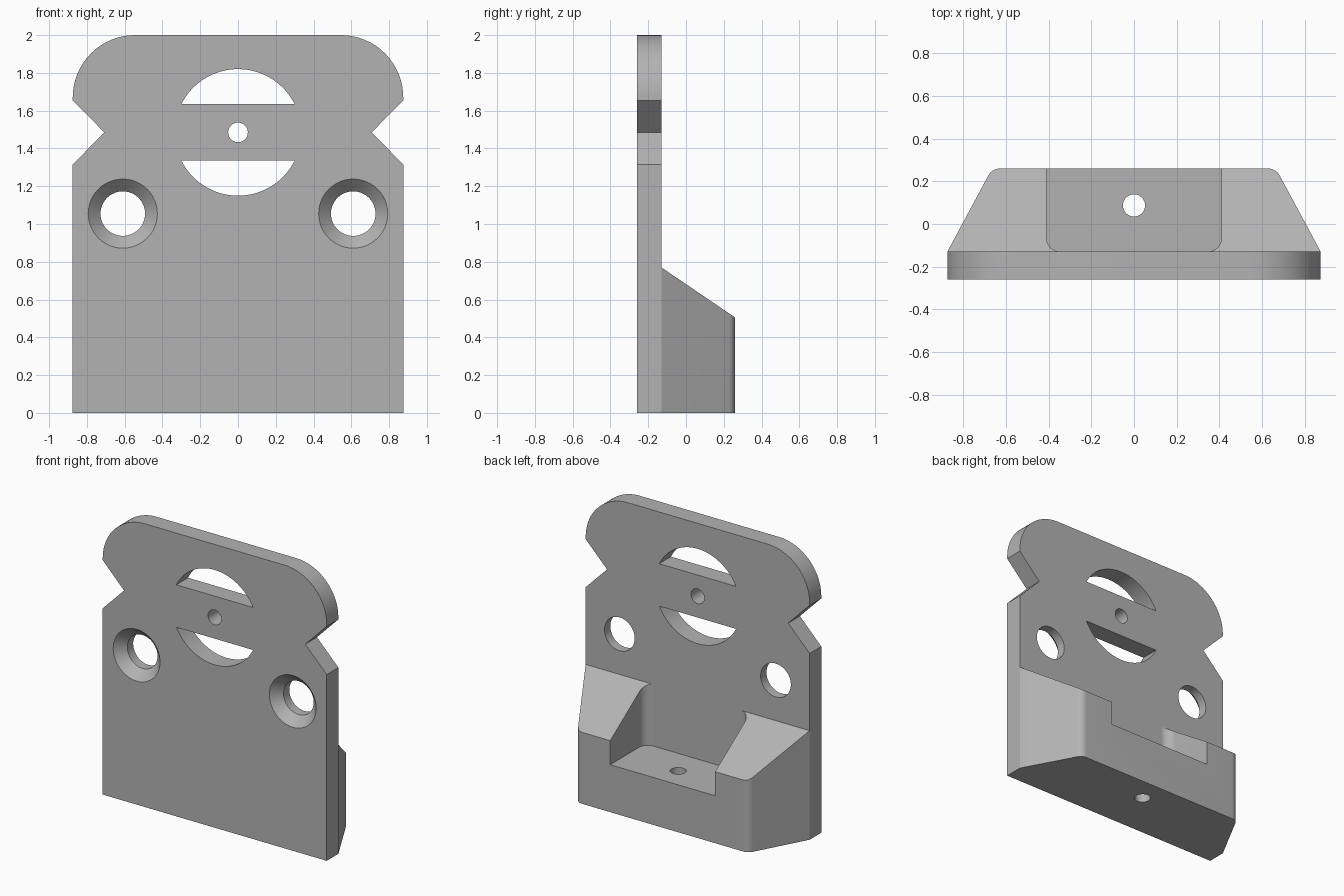
import bpy, bmesh
from math import sin, cos, pi, radians, asin
from mathutils import Vector

cube = bpy.data.objects.get("Cube")
if cube:
    bpy.data.objects.remove(cube)

GREY = (0.45, 0.45, 0.45, 1)
grey = bpy.data.materials.new("plain grey")
grey.use_nodes = True
grey.diffuse_color = GREY
grey.node_tree.nodes["Principled BSDF"].inputs["Base Color"].default_value = GREY

FRONT, JOIN, BACK = -0.26, -0.13, 0.26
EYE_Z = 1.485


def arc(cx, cy, r, a, b, n=16):
    """Points on an arc from angle a to b, in degrees."""
    angles = [radians(a + (b - a) * i / n) for i in range(n + 1)]
    return [(cx + r * cos(t), cy + r * sin(t)) for t in angles]


def mirrored(half):
    """Close a right-hand half outline with its mirror image."""
    return half + [(-x, y) for x, y in reversed(half)]


def loft(name, sections):
    """Solid through matching rings of 3D points."""
    bm = bmesh.new()
    rings = [[bm.verts.new(p) for p in ring] for ring in sections]
    n = len(rings[0])
    for a, b in zip(rings, rings[1:]):
        for i in range(n):
            j = (i + 1) % n
            bm.faces.new((a[i], a[j], b[j], b[i]))
    bm.faces.new(rings[0])
    bm.faces.new(rings[-1])
    bmesh.ops.recalc_face_normals(bm, faces=bm.faces)
    mesh = bpy.data.meshes.new(name)
    bm.to_mesh(mesh)
    bm.free()
    mesh.materials.append(grey)
    obj = bpy.data.objects.new(name, mesh)
    bpy.context.collection.objects.link(obj)
    return obj


def through_y(name, outline, y0=FRONT - 0.1, y1=JOIN + 0.1):
    return loft(name, [[(x, y, z) for x, z in outline] for y in (y0, y1)])


def through_z(name, outline, z0, z1):
    return loft(name, [[(x, y, z) for x, y in outline] for z in (z0, z1)])


def activate(obj):
    bpy.ops.object.select_all(action="DESELECT")
    obj.select_set(True)
    bpy.context.view_layer.objects.active = obj


def cut(target, cutter):
    cutter.hide_render = True
    activate(target)
    mod = target.modifiers.new("cut", "BOOLEAN")
    mod.operation = "DIFFERENCE"
    mod.solver = "EXACT"
    mod.object = cutter
    bpy.ops.object.modifier_apply(modifier=mod.name)
    bpy.data.objects.remove(cutter)


# Upright plate with rounded shoulders and V notches
half = [(0.875, 0), (0.875, 1.315), (0.708, EYE_Z), (0.875, 1.655)]
half += arc(0.545, 1.67, 0.33, 0, 90)
plate = through_y("upright_plate", mirrored(half), FRONT, JOIN)

# Two circular segments above and below the crossbar
R, BAR = 0.335, 0.15
edge = asin(BAR / R) * 180 / pi
for start, end in ((edge, 180 - edge), (180 + edge, 360 - edge)):
    cut(plate, through_y("segment_cutter", arc(0, EYE_Z, R, start, end, 32)))

# Small hole in the crossbar
cut(plate, through_y("bar_hole_cutter", arc(0, EYE_Z, 0.052, 0, 360, 32)[:-1]))

# Countersunk screw holes
for x in (-0.61, 0.61):
    rings = []
    for r, y in ((0.283, FRONT - 0.1), (0.118, FRONT + 0.065), (0.118, JOIN + 0.1)):
        rings.append([(px, y, pz) for px, pz in arc(x, 1.055, r, 0, 360, 48)[:-1]])
    cut(plate, loft("countersink_cutter", rings))

# Tapered block behind the plate, with rounded back corners
side = Vector((0.665 - 0.875, BACK - JOIN)).normalized()
lean = radians(90) - asin(side.y)
r = 0.06
cx = 0.665 - r * (1 / cos(lean) - sin(lean) / cos(lean))
half = [(0.875, JOIN)] + arc(cx, BACK - r, r, lean * 180 / pi, 90, 8)
block = through_z("rear_block", mirrored(half), 0, 1)
for v in block.data.vertices:
    if v.co.z > 0.5:
        v.co.z = 0.77 - 0.265 * (v.co.y - JOIN) / (BACK - JOIN)

# Open pocket with rounded inner corners
p = 0.065
half = [(0.41 - p, JOIN - 0.1)] + arc(0.41 - p, JOIN + p, p, -90, 0, 10)
half += [(0.41, BACK + 0.1)]
cut(block, through_z("pocket_cutter", mirrored(half), 0.335, 1))

# Vertical hole in the pocket floor
cut(block, through_z("floor_hole_cutter", arc(0, 0.087, 0.052, 0, 360, 32)[:-1], -0.1, 0.6))

# Smooth curved walls, crisp edges
for obj in (plate, block):
    activate(obj)
    bpy.ops.object.shade_smooth_by_angle(angle=radians(25))
